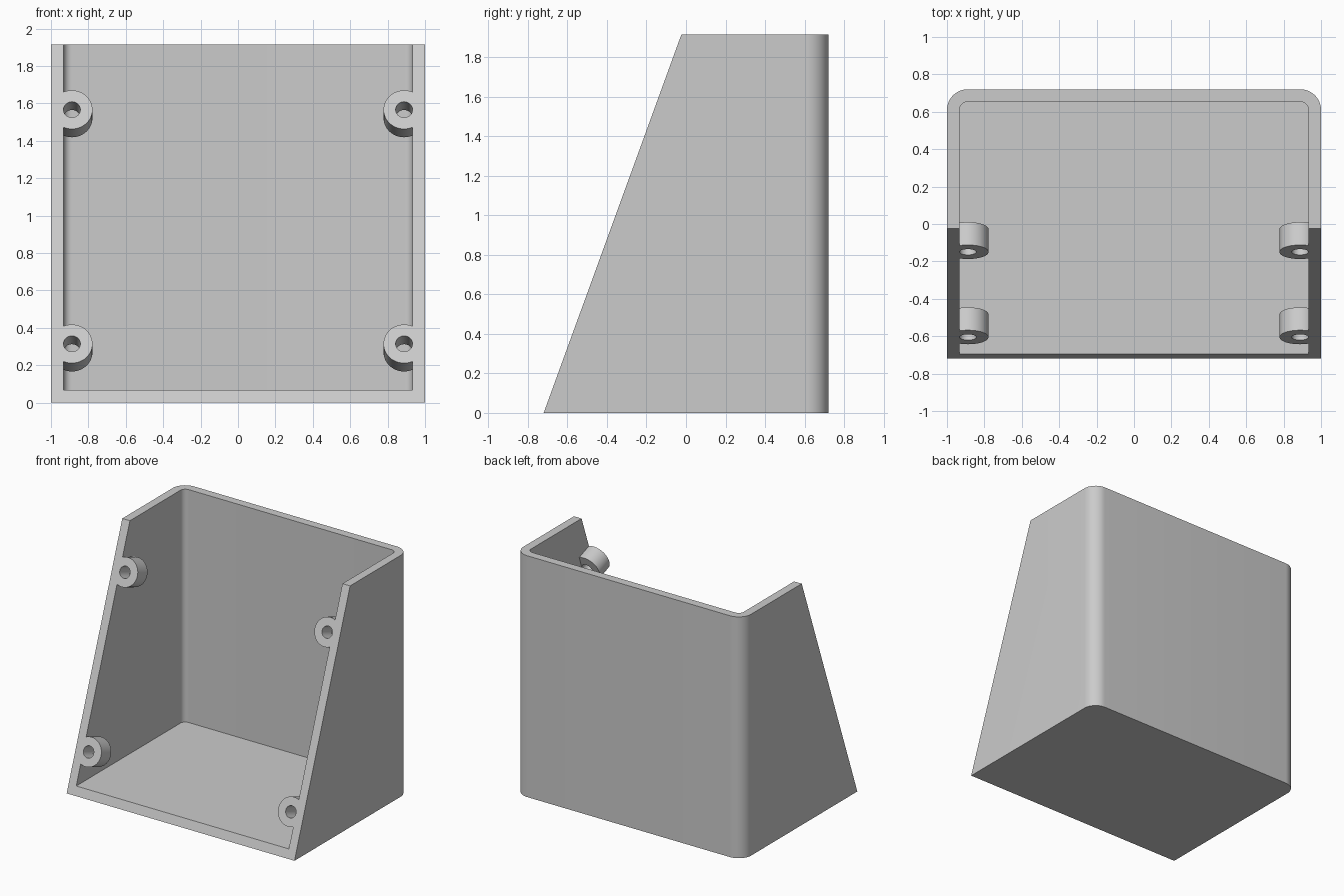
import bpy, bmesh
from math import radians, sin, cos, tan, pi
from mathutils import Matrix, Vector

if "Cube" in bpy.data.objects:
    bpy.data.objects.remove(bpy.data.objects["Cube"])

HEIGHT, HALF_W, HALF_D, WALL = 1.915, 1.0, 0.72, 0.067
SLOPE = radians(20)
CORNER_R = 0.11

grey = bpy.data.materials.new("plain_grey")
grey.use_nodes = True
grey.diffuse_color = (0.6, 0.6, 0.6, 1)
grey.node_tree.nodes["Principled BSDF"].inputs["Base Color"].default_value = (0.6, 0.6, 0.6, 1)


def finish(name, bm):
    bmesh.ops.recalc_face_normals(bm, faces=bm.faces)
    mesh = bpy.data.meshes.new(name)
    bm.to_mesh(mesh)
    bm.free()
    mesh.materials.append(grey)
    obj = bpy.data.objects.new(name, mesh)
    bpy.context.collection.objects.link(obj)
    return obj


def prism(name, points, direction):
    bm = bmesh.new()
    face = bm.faces.new([bm.verts.new(p) for p in points])
    grown = bmesh.ops.extrude_face_region(bm, geom=[face], use_keep_orig=True)["geom"]
    verts = [g for g in grown if isinstance(g, bmesh.types.BMVert)]
    bmesh.ops.translate(bm, verts=verts, vec=direction)
    return finish(name, bm)


def rounded_plan(half_w, front, back, radius, z, steps=12):
    # Square front corners, rounded back corners
    pts = [(-half_w, front, z), (half_w, front, z)]
    for sx, start in ((1, 0), (-1, pi / 2)):
        for i in range(steps + 1):
            a = start + pi / 2 * i / steps
            pts.append((sx * (half_w - radius) + radius * cos(a),
                        back - radius + radius * sin(a), z))
    return pts


def slanted_cylinder(name, x, z, radius, depth, proud):
    # Axis square to the sloping front plane
    inward = Vector((0, cos(SLOPE), -sin(SLOPE)))
    on_plane = Vector((x, -HALF_D + z * tan(SLOPE), z))
    centre = on_plane + inward * (depth - proud) / 2
    bm = bmesh.new()
    turn = Vector((0, 0, 1)).rotation_difference(inward).to_matrix().to_4x4()
    bmesh.ops.create_cone(bm, cap_ends=True, segments=48, radius1=radius, radius2=radius,
                          depth=depth + proud, matrix=Matrix.Translation(centre) @ turn)
    return finish(name, bm)


def combine(target, tool, operation):
    mod = target.modifiers.new(operation.lower(), 'BOOLEAN')
    mod.operation, mod.solver, mod.object = operation, 'EXACT', tool
    bpy.context.view_layer.objects.active = target
    bpy.ops.object.modifier_apply(modifier=mod.name)
    bpy.data.objects.remove(tool)


# Outer body with rounded back corners, hollowed above the floor
body = prism("sloped_enclosure", rounded_plan(HALF_W, -0.9, HALF_D, CORNER_R, 0),
             (0, 0, HEIGHT))
cavity = prism("cavity_cutter",
               rounded_plan(HALF_W - WALL, -1.1, HALF_D - WALL, CORNER_R - WALL, WALL),
               (0, 0, HEIGHT))
combine(body, cavity, 'DIFFERENCE')

# Four screw bosses with through holes
spots = [(sx * 0.888, z) for sx in (-1, 1) for z in (0.315, 1.567)]
for x, z in spots:
    combine(body, slanted_cylinder("screw_boss", x, z, 0.11, 0.13, 0.03), 'UNION')
for x, z in spots:
    combine(body, slanted_cylinder("hole_cutter", x, z, 0.045, 0.135, 0.06), 'DIFFERENCE')

# Slice the front along the slope, leaving rim and bosses flush
low, high = -0.5, HEIGHT + 0.5
line = [(-2, -HALF_D + z * tan(SLOPE), z) for z in (low, high)]
slope = prism("slope_cutter", line + [(-2, -2, high), (-2, -2, low)], (4, 0, 0))
combine(body, slope, 'DIFFERENCE')

# Smooth curved walls, sharp edges elsewhere
bpy.ops.object.select_all(action='DESELECT')
body.select_set(True)
bpy.context.view_layer.objects.active = body
bpy.ops.object.shade_smooth_by_angle(angle=radians(30))
